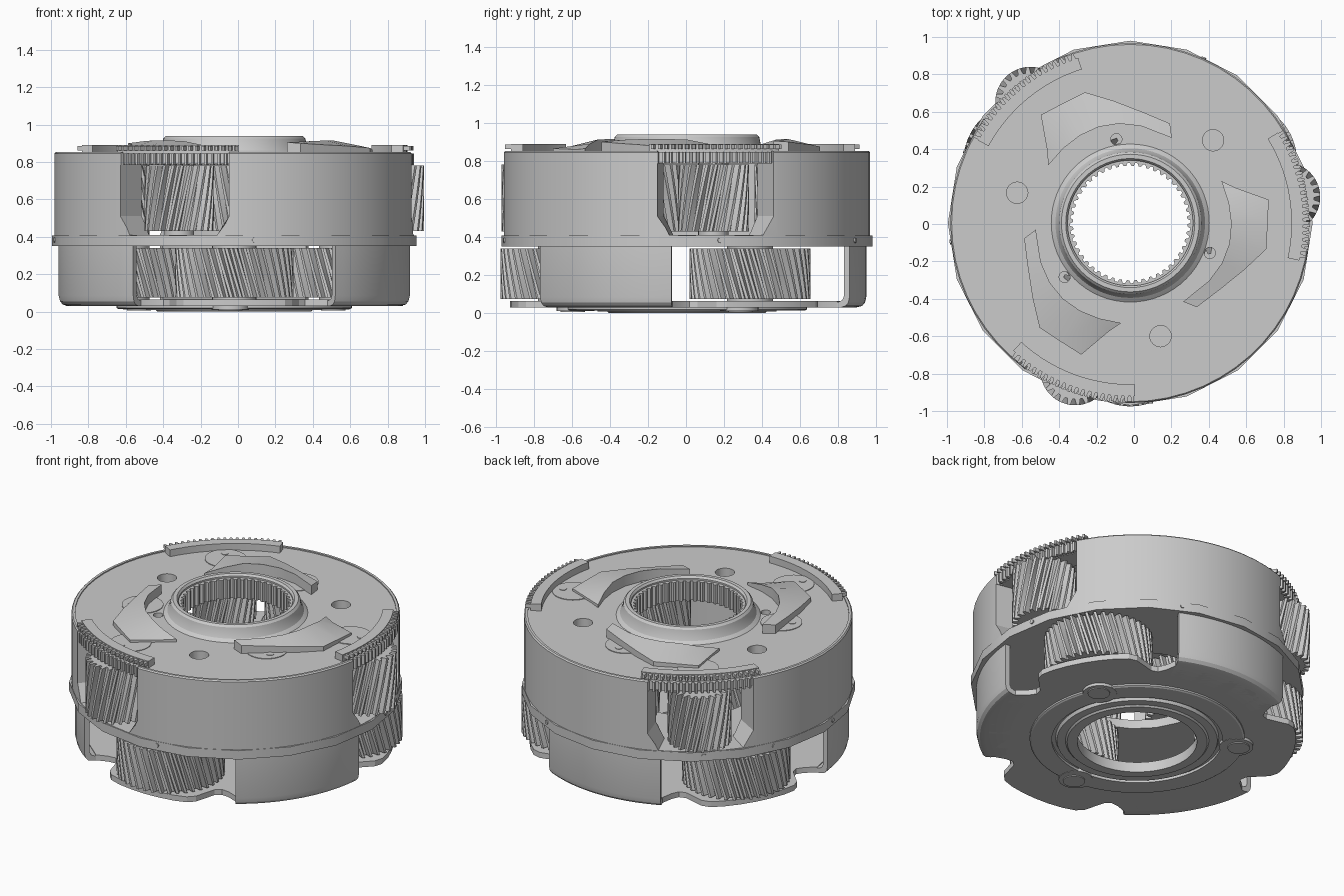
import bpy, bmesh
from math import sin, cos, radians, pi, tau
from mathutils import Vector

if "Cube" in bpy.data.objects:
    bpy.data.objects.remove(bpy.data.objects["Cube"])

CX, CY = -0.02, 0.005          # axis of the carrier
TRI = (0, 120, 240)


def finish(name, bm, pos=(0, 0)):
    bmesh.ops.recalc_face_normals(bm, faces=bm.faces)
    me = bpy.data.meshes.new(name)
    bm.to_mesh(me)
    bm.free()
    ob = bpy.data.objects.new(name, me)
    ob.location = (CX + pos[0], CY + pos[1], 0)
    bpy.context.collection.objects.link(ob)
    return ob


def pol(r, deg):
    return (r * cos(radians(deg)), r * sin(radians(deg)))


def lathe(name, prof, seg=64, a0=0.0, a1=360.0):
    """Revolve a closed (r, z) profile; partial sweeps get end caps."""
    bm = bmesh.new()
    full = a1 - a0 >= 360
    n = seg if full else seg + 1
    rings = []
    for i in range(n):
        x, y = pol(1, a0 + (a1 - a0) * i / seg)
        rings.append([bm.verts.new((r * x, r * y, z)) for r, z in prof])
    m = len(prof)
    for i in range(seg):
        a, b = rings[i], rings[(i + 1) % n]
        for j in range(m):
            k = (j + 1) % m
            bm.faces.new((a[j], a[k], b[k], b[j]))
    if not full:
        bm.faces.new(rings[0])
        bm.faces.new(rings[-1])
    return finish(name, bm)


def prism(name, pts, z0, z1, pos=(0, 0), twist=0.0, layers=1):
    """Extrude an outline upward, optionally twisting it."""
    bm = bmesh.new()
    rings = []
    for l in range(layers + 1):
        t = l / layers
        c, s = cos(twist * t), sin(twist * t)
        rings.append([bm.verts.new((x * c - y * s, x * s + y * c, z0 + (z1 - z0) * t)) for x, y in pts])
    m = len(pts)
    for a, b in zip(rings, rings[1:]):
        for j in range(m):
            k = (j + 1) % m
            bm.faces.new((a[j], a[k], b[k], b[j]))
    bm.faces.new(rings[0])
    bm.faces.new(rings[-1])
    return finish(name, bm, pos)


def disc(name, r, z0, z1, pos, seg=24):
    return prism(name, [pol(r, 360 * i / seg) for i in range(seg)], z0, z1, pos)


def teeth(r_root, r_tip, n, a0=0.0, a1=360.0):
    step = (a1 - a0) / n
    return [pol(r, a0 + step * (i + f)) for i in range(n)
            for r, f in ((r_root, 0.04), (r_root, 0.36), (r_tip, 0.54), (r_tip, 0.86))]


def cut(ob, cutters):
    for c in cutters:
        m = ob.modifiers.new("cut", 'BOOLEAN')
        m.operation, m.solver, m.object = 'DIFFERENCE', 'EXACT', c
        bpy.context.view_layer.objects.active = ob
        bpy.ops.object.modifier_apply(modifier=m.name)
    for c in cutters:
        if c.name in bpy.data.objects:
            bpy.data.objects.remove(c)


# Upper housing wall with three flared windows
wall = lathe("upper_housing", [(0.79, 0.40), (0.962, 0.40), (0.962, 0.845), (0.955, 0.853),
                               (0.94, 0.853), (0.94, 0.80), (0.79, 0.80)], 60)
cutters = []
for t in TRI:
    bm = bmesh.new()
    ux, uy = pol(1, t + 9.5)
    rings = []
    for r, k in ((0.70, 0.70), (1.05, 1.10)):
        rings.append([bm.verts.new((r * ux - k * u * uy, r * uy + k * u * ux, z)) for u, z in
                      ((-0.33, 0.9), (-0.33, 0.51), (-0.26, 0.41), (0.26, 0.41), (0.33, 0.51), (0.33, 0.9))])
    for j in range(6):
        k = (j + 1) % 6
        bm.faces.new((rings[0][j], rings[0][k], rings[1][k], rings[1][j]))
    bm.faces.new(rings[0])
    bm.faces.new(rings[1])
    cutters.append(finish("window_cutter", bm))
cut(wall, cutters)

# Top plate with oil and bolt holes
plate = lathe("top_plate", [(0.34, 0.79), (0.942, 0.79), (0.942, 0.846), (0.34, 0.846)], 60)
cutters = []
for t in TRI:
    cutters.append(disc("hole_cutter", 0.057, 0.75, 0.9, pol(0.626, t + 45)))
    cutters.append(disc("hole_cutter", 0.03, 0.75, 0.9, pol(0.454, t - 20.6), 16))
cut(plate, cutters)

# Faceted mid flange with rim dimples
prof = [(0.45, 0.35), (0.975, 0.35), (0.975, 0.407), (0.45, 0.407)]
lathe("mid_flange", prof, 20)
for t in TRI:
    for a in (10.4, 36.4, 66.0):
        bm = bmesh.new()
        bmesh.ops.create_cone(bm, cap_ends=True, segments=12, radius1=0.013, radius2=0.013, depth=0.02)
        q = Vector((*pol(1, t + a), 0)).to_track_quat('Z', 'Y')
        x, y = pol(0.961, t + a)
        for v in bm.verts:
            v.co = q @ v.co + Vector((x, y, 0.383))
        finish("flange_dimple", bm)

# Hub collar and internal spline
lathe("hub_collar", [(0.335, 0.79), (0.43, 0.84), (0.42, 0.848), (0.40, 0.862), (0.387, 0.89), (0.38, 0.925),
                     (0.368, 0.938), (0.345, 0.938), (0.335, 0.925)], 64)
bm = bmesh.new()
inner = teeth(0.322, 0.306, 48)
rows = []
for z in (0.79, 0.915):
    rows.append([bm.verts.new((x, y, z)) for x, y in inner])
    rows.append([bm.verts.new((*(Vector(p).normalized() * 0.34), z)) for p in inner])
m = len(inner)
for a, b in ((0, 1), (1, 3), (3, 2), (2, 0)):
    for j in range(m):
        k = (j + 1) % m
        bm.faces.new((rows[a][j], rows[a][k], rows[b][k], rows[b][j]))
finish("hub_spline", bm)

# Lower stamped cage: three curved legs
for t in TRI:
    lathe("cage_leg", [(0.942, 0.35), (0.942, 0.085), (0.935, 0.055), (0.92, 0.038), (0.89, 0.03), (0.72, 0.03),
                       (0.72, 0.06), (0.88, 0.06), (0.90, 0.068), (0.91, 0.09), (0.91, 0.35)], 16, t + 65, t + 115)

# Scalloped bottom plate with bore
outline = [(12, 0.93), (17, 0.925), (20, 0.90), (23, 0.84), (26, 0.79), (29, 0.78), (32, 0.81), (35, 0.87)]
pts = []
for t in TRI:
    seq = [(-a, r) for a, r in reversed(outline)] + [(-6, 0.93), (0, 0.93), (6, 0.93)] + outline
    pts += [pol(r, t + 30 + a) for a, r in seq]
    pts += [pol(0.87, t + 30 + a) for a in (45, 55, 65, 75)]
base = prism("bottom_plate", pts, 0.03, 0.065)
cut(base, [disc("bore_cutter", 0.36, -0.1, 0.2, (0, 0), 64)])

# Bottom thrust rings and pin ears
lathe("thrust_ring", [(0.50, 0.035), (0.50, 0.014), (0.62, 0.014), (0.63, 0.02), (0.63, 0.035)], 64)
lathe("inner_thrust_ring", [(0.35, 0.065), (0.35, 0.0), (0.41, 0.0), (0.42, 0.01), (0.47, 0.01), (0.48, 0.035), (0.42, 0.065)], 64)
for t in TRI:
    disc("pin_ear", 0.10, 0.012, 0.04, pol(0.585, t + 28), 28)
    disc("pin_end", 0.065, 0.006, 0.04, pol(0.60, t + 28), 24)

for t in TRI:
    # Helical pinions and shafts
    prism("lower_pinion", teeth(0.282, 0.318, 40), 0.075, 0.34, pol(0.662, t + 30), -0.25, 5)
    disc("lower_shaft", 0.12, 0.06, 0.36, pol(0.662, t + 30))
    prism("upper_pinion", teeth(0.155, 0.187, 24), 0.43, 0.78, pol(0.84, t + 9.5), 0.42, 6)
    disc("upper_shaft", 0.08, 0.40, 0.80, pol(0.84, t + 9.5))
    prism("inner_pinion", teeth(0.165, 0.197, 24), 0.43, 0.78, pol(0.555, t - 36), -0.42, 6)
    # Pin heads on the top plate
    for r, a in ((0.747, 9.5), (0.555, -36)):
        disc("pin_head", 0.122, 0.83, 0.85, pol(r, t + a), 32)
        disc("pin_dimple", 0.022, 0.83, 0.853, pol(r + 0.065, t + a), 12)
    # Toothed sectors over each window
    for name, h, ri, root, tip, n, z0, z1 in (("lower_rack", 20.5, 0.79, 0.925, 0.96, 19, 0.785, 0.846),
                                              ("upper_rack", 22, 0.865, 0.925, 0.957, 20, 0.862, 0.885)):
        arc = [pol(ri, t + 9.5 + h - 2 * h * i / 12) for i in range(13)]
        prism(name, arc + teeth(root, tip, n, t + 9.5 - h, t + 9.5 + h), z0, z1)
    lathe("rack_seat", [(0.862, 0.84), (0.925, 0.84), (0.925, 0.89), (0.862, 0.89)], 14, t - 12.5, t + 31.5)

# Curved oil vanes sloping down toward the rim
inner = [(0.487, 0.225), (0.525, 0.11), (0.54, 0.0), (0.53, -0.11), (0.49, -0.215), (0.42, -0.31), (0.283, -0.42)]
outer = [(0.56, 0.19), (0.74, 0.125), (0.735, 0.0), (0.727, -0.14), (0.61, -0.25), (0.48, -0.355), (0.355, -0.45)]
zin = (0.865, 0.89, 0.912, 0.915, 0.915, 0.912, 0.905)
zout = (0.86, 0.865, 0.87, 0.875, 0.885, 0.892, 0.90)
for t in TRI:
    c, s = pol(1, t)
    bm = bmesh.new()
    rows = []
    for p, q, zp, zq in zip(inner, outer, zin, zout):
        rows.append([bm.verts.new((x * c - y * s, x * s + y * c, z)) for (x, y), z in
                     ((p, 0.84), (p, zp), (q, zq), (q, 0.84))])
    for a, b in zip(rows, rows[1:]):
        for j in range(4):
            k = (j + 1) % 4
            bm.faces.new((a[j], a[k], b[k], b[j]))
    bm.faces.new(rows[0])
    bm.faces.new(rows[-1])
    finish("oil_vane", bm)

# Smooth curved surfaces, keep edges sharp
bpy.ops.object.select_all(action='DESELECT')
for ob in bpy.data.objects:
    ob.select_set(True)
    bpy.context.view_layer.objects.active = ob
bpy.ops.object.shade_smooth_by_angle(angle=radians(25))
